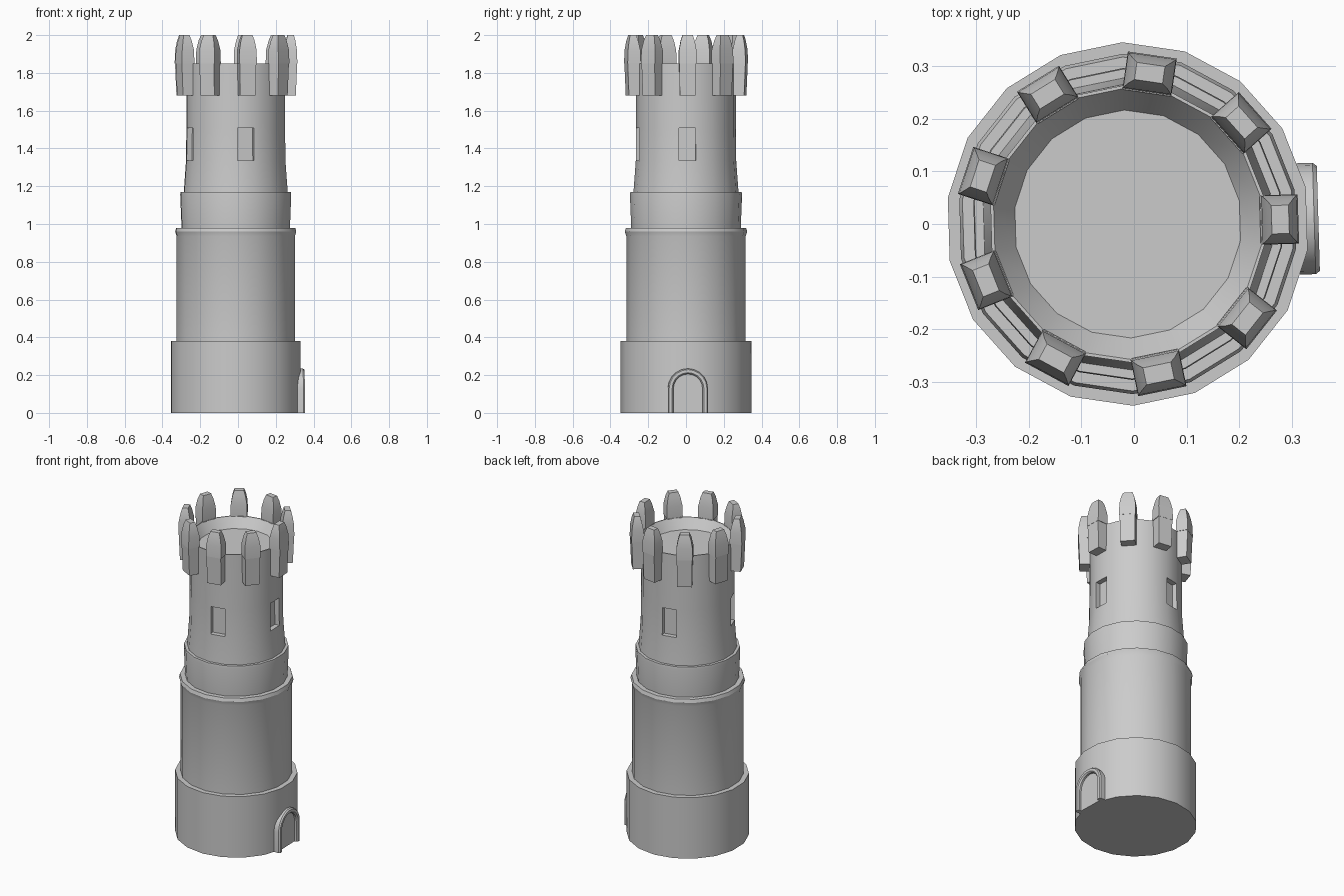
import bpy, bmesh, math
from mathutils import Matrix, Vector

if "Cube" in bpy.data.objects:
    bpy.data.objects.remove(bpy.data.objects["Cube"])

CX, TURN, SIDES = -0.012, math.radians(1.7), 18   # tower axis, turn, facets
PLACE = Matrix.Translation((CX, 0, 0)) @ Matrix.Rotation(TURN, 4, 'Z')


def finish(bm, name, matrix=PLACE):
    bmesh.ops.recalc_face_normals(bm, faces=bm.faces[:])
    mesh = bpy.data.meshes.new(name)
    bm.to_mesh(mesh)
    bm.free()
    ob = bpy.data.objects.new(name, mesh)
    bpy.context.collection.objects.link(ob)
    ob.matrix_world = matrix
    bpy.ops.object.select_all(action='DESELECT')
    bpy.context.view_layer.objects.active = ob
    ob.select_set(True)
    bpy.ops.object.shade_smooth_by_angle(angle=math.radians(32))
    return ob


def loft(bm, rings, cap=True):
    """Bridge a list of point rings with quads and return the quad rows."""
    vs = [[bm.verts.new(p) for p in ring] for ring in rings]
    n, rows = len(vs[0]), []
    for a, b in zip(vs, vs[1:]):
        rows.append([bm.faces.new((a[i], a[(i + 1) % n], b[(i + 1) % n], b[i]))
                     for i in range(n)])
    if cap:
        bm.faces.new(vs[0][::-1])
        bm.faces.new(vs[-1])
    return rows


def circle(r, z):
    # facet i is centred on angle i * 20 degrees
    return [(r * math.cos((i - 0.5) * math.tau / SIDES),
             r * math.sin((i - 0.5) * math.tau / SIDES), z) for i in range(SIDES)]


# Tower body: stepped shaft, ledges, rim and sunken roof floor
profile = [(.346, 0), (.346, .38), (.316, .38), (.316, .935), (.324, .96), (.318, .98),
           (.290, .98), (.297, 1.155), (.295, 1.17), (.278, 1.17), (.266, 1.335),
           (.264, 1.51), (.264, 1.85), (.258, 1.85), (.217, 1.79)]
bm = bmesh.new()
rows = loft(bm, [circle(r, z) for r, z in profile])
bmesh.ops.recalc_face_normals(bm, faces=bm.faces[:])

# Window recesses: one facet each
windows = [rows[10][i] for i in (0, 5, 10, 14)]
bmesh.ops.inset_individual(bm, faces=windows, thickness=.003)
bmesh.ops.inset_individual(bm, faces=windows, thickness=0, depth=-.03)
finish(bm, "tower_body")

# Merlons: nine tapered blocks hung on the rim
levels = [(1.68, .252, .317, .042), (1.85, .252, .324, .044), (1.85, .254, .325, .047),
          (1.92, .256, .323, .046), (1.97, .266, .315, .037), (2.0, .274, .307, .027)]
for k in range(9):
    bm = bmesh.new()
    loft(bm, [[(a, -w, z), (b, -w, z), (b, w, z), (a, w, z)] for z, a, b, w in levels])
    finish(bm, f"merlon_{k + 1}", PLACE @ Matrix.Rotation(k * math.tau / 9, 4, 'Z'))


# Door: rounded arch frame around a flat panel
def arch(half, top, steps=10):
    spring = top - half
    pts = [(-half, 0)]
    pts += [(-half * math.cos(math.pi * i / steps), spring + half * math.sin(math.pi * i / steps))
            for i in range(steps + 1)]
    return pts + [(half, 0)]


section = [(.106, .235, .325), (.106, .235, .355), (.100, .229, .363),
           (.084, .213, .363), (.077, .206, .355), (.077, .206, .325)]
curves = [[(x, y, z) for y, z in arch(h, t)] for h, t, x in section]
bm = bmesh.new()
loft(bm, list(zip(*curves)))
finish(bm, "door_frame")

bm = bmesh.new()
loft(bm, [[(x, y, z) for y, z in arch(.08, .209)] for x in (.30, .343)])
finish(bm, "door_panel")
